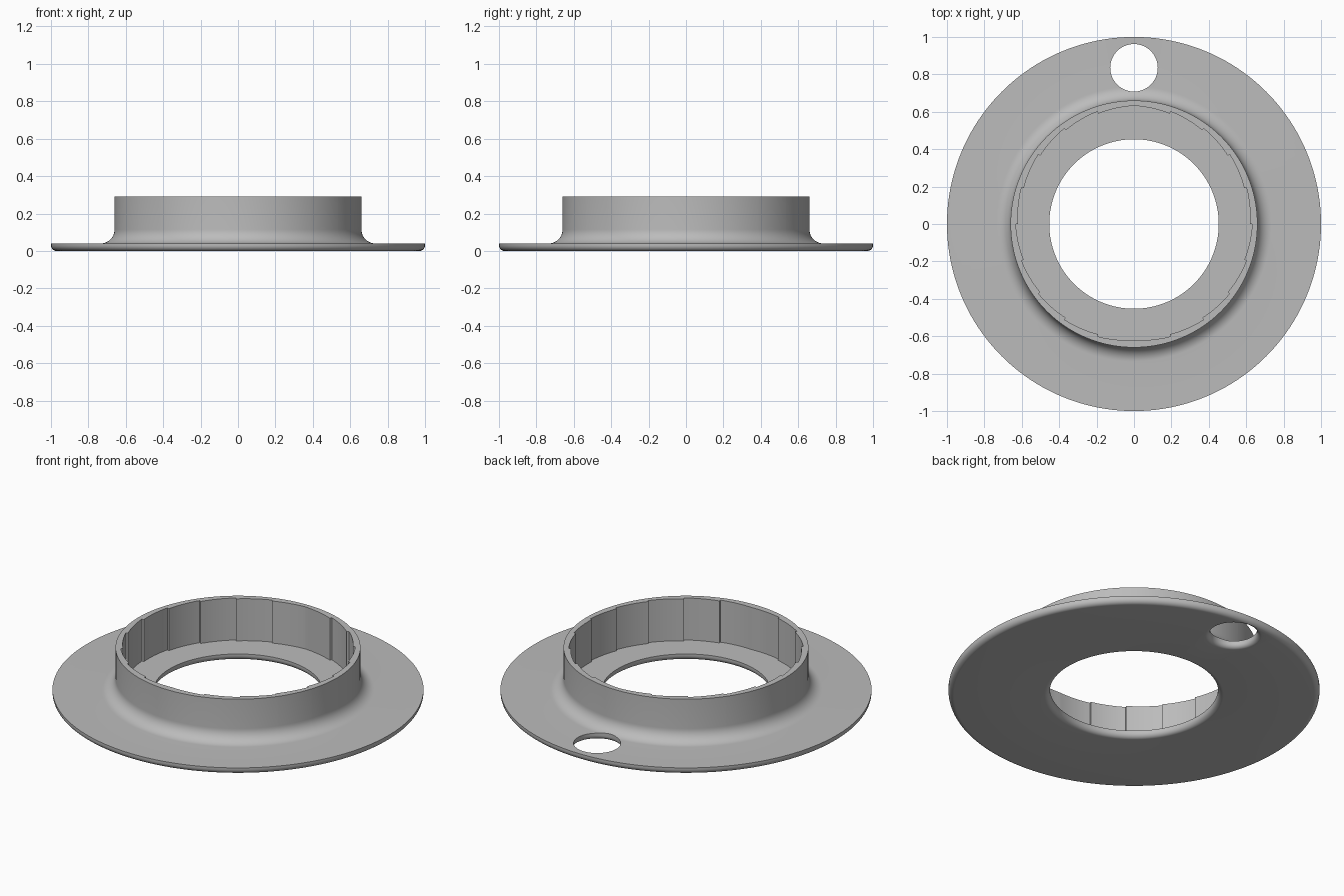
import bpy, bmesh
from math import sin, cos, pi, radians

if "Cube" in bpy.data.objects:
    bpy.data.objects.remove(bpy.data.objects["Cube"], do_unlink=True)

grey = bpy.data.materials.new("plain grey")
grey.use_nodes = True
COLOUR = (0.5, 0.5, 0.5, 1)
grey.diffuse_color = COLOUR
grey.node_tree.nodes["Principled BSDF"].inputs["Base Color"].default_value = COLOUR

FLANGE_TOP, COLLAR_TOP = 0.04, 0.29
TEETH, TOOTH_STEPS = 20, 8


def arc(cx, cz, r, start, end, n=8):
    """Points of a fillet in the radius/height plane, angles in degrees."""
    angles = [radians(start + (end - start) * i / n) for i in range(n + 1)]
    return [(cx + r * cos(a), cz + r * sin(a)) for a in angles]


def revolve(name, rings, centre_y=0, closed=True):
    """Skin a list of radius/height profiles, each given with its angle."""
    bm = bmesh.new()
    grid = [[bm.verts.new((r * cos(a), centre_y + r * sin(a), z)) for r, z in prof]
            for a, prof in rings]
    count = len(grid[0])
    for i, here in enumerate(grid):
        there = grid[(i + 1) % len(grid)]
        for j in range(count if closed else count - 1):
            k = (j + 1) % count
            bm.faces.new((here[j], there[j], there[k], here[k]))
    if not closed:
        bm.faces.new([col[0] for col in grid])
        bm.faces.new([col[-1] for col in grid])
    bmesh.ops.recalc_face_normals(bm, faces=bm.faces)
    mesh = bpy.data.meshes.new(name)
    bm.to_mesh(mesh)
    bm.free()
    mesh.materials.append(grey)
    obj = bpy.data.objects.new(name, mesh)
    bpy.context.collection.objects.link(obj)
    return obj


# Flange and collar section, with the radius of the inner wall left open
def section(wall):
    return (arc(0.97, 0.03, 0.03, -90, 0)
            + [(1, FLANGE_TOP)]
            + arc(0.735, FLANGE_TOP + 0.075, 0.075, 270, 180, 12)
            + [(0.66, COLLAR_TOP), (wall, COLLAR_TOP), (wall, FLANGE_TOP),
               (0.453, FLANGE_TOP)]
            + arc(0.483, 0.03, 0.03, 180, 270))


# Shallow ratchet steps around the inside of the collar, mirrored left to right
half = []
for tooth in range(TEETH // 2):
    for s in range(TOOTH_STEPS + 1):
        t = s / TOOTH_STEPS
        angle = -pi / 2 + (tooth + 0.005 + 0.99 * t) * 2 * pi / TEETH
        half.append((angle, 0.62 + 0.012 * t))
full = half + [(pi - a, r) for a, r in reversed(half)]
flange = revolve("flanged_collar", [(a, section(r)) for a, r in full])

# Round hole near the back edge, flared underneath
flare = arc(0.153, 0.026, 0.026, 270, 180)
hole_profile = [(0.153, -0.05)] + flare + [(0.127, 0.2)]
cutter = revolve("hole_cutter", [(2 * pi * i / 64, hole_profile) for i in range(64)],
                 centre_y=0.835, closed=False)
cutter.hide_render = True
cutter.hide_set(True)
cut = flange.modifiers.new("Hole", "BOOLEAN")
cut.operation = "DIFFERENCE"
cut.solver = "EXACT"
cut.object = cutter

# Bake the cut, then shade smoothly with crisp edges
bpy.context.view_layer.objects.active = flange
flange.select_set(True)
bpy.ops.object.modifier_apply(modifier="Hole")
bpy.data.objects.remove(cutter, do_unlink=True)
bpy.ops.object.shade_smooth_by_angle(angle=radians(30))
